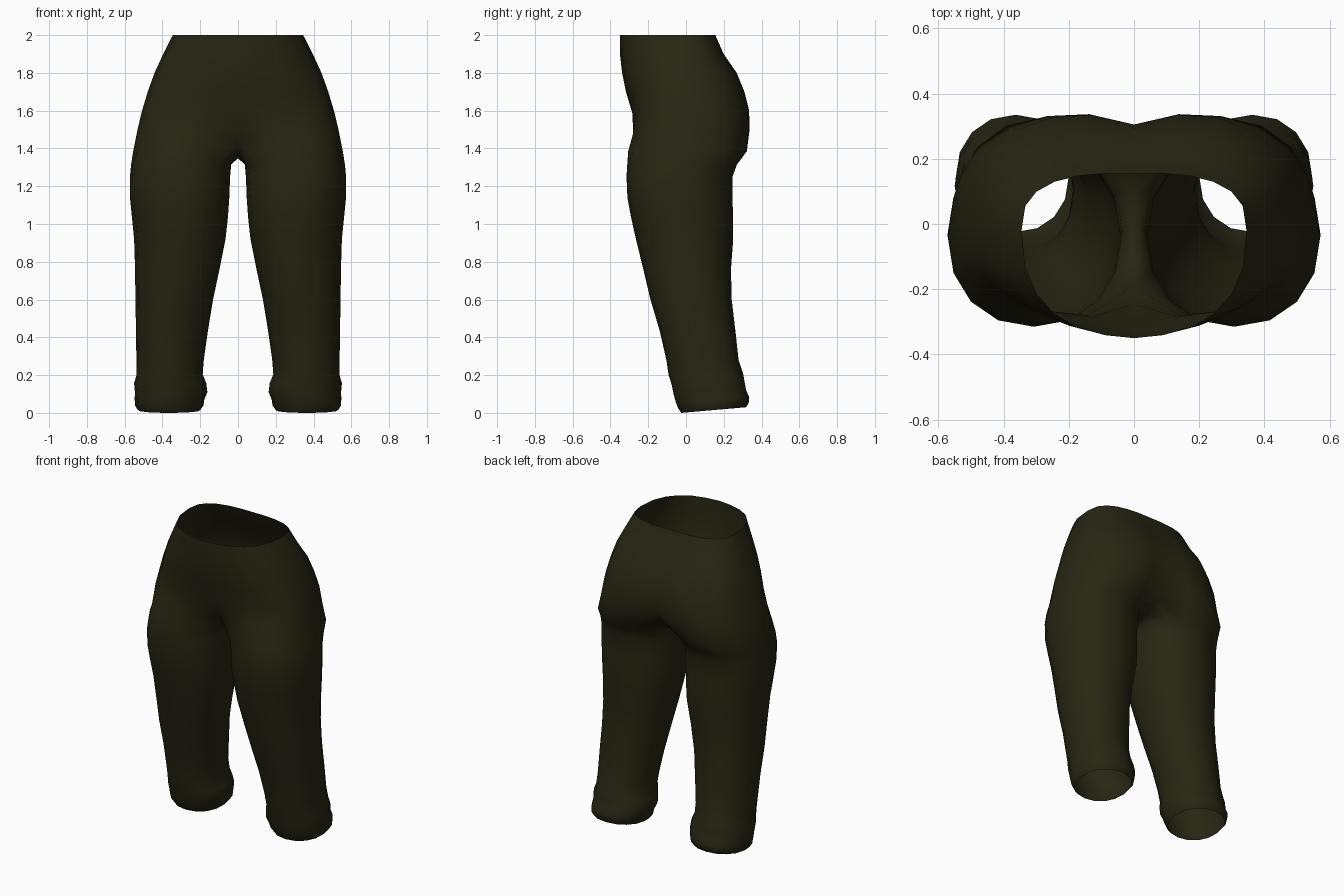
import bpy, bmesh, math

if "Cube" in bpy.data.objects:
    bpy.data.objects.remove(bpy.data.objects["Cube"])

N = 16  # points around each leg

cloth = bpy.data.materials.new("dark olive cloth")
cloth.diffuse_color = (0.021, 0.0195, 0.0065, 1)
cloth.use_nodes = True
cloth.node_tree.nodes["Principled BSDF"].inputs["Base Color"].default_value = cloth.diffuse_color

# Leg rings: z, inner x, outer x, front y, back y
LEG = [
    (0.000, .200, .530, -.025, .318), (0.025, .183, .545, -.042, .332),
    (0.060, .178, .547, -.055, .335), (0.100, .162, .546, -.066, .318),
    (0.150, .168, .550, -.076, .310), (0.200, .187, .536, -.092, .302),
    (0.280, .181, .538, -.104, .278), (0.430, .160, .540, -.138, .262),
    (0.600, .132, .543, -.188, .242), (0.760, .098, .545, -.226, .238),
    (0.920, .066, .550, -.265, .250), (1.040, .053, .562, -.292, .250),
    (1.140, .046, .572, -.310, .245), (1.250, .042, .572, -.315, .246),
    (1.315, .036, .566, -.311, .270),
]
# Pelvis rings: z, outer x, y of outer side, front lobe, front centre, back lobe, back centre
PELVIS = [
    (1.50, .532, -.04, -.296, -.245, .352, .300),
    (1.60, .508, -.03, -.290, -.288, .347, .305),
    (1.70, .478, -.02, -.312, -.318, .318, .292),
    (1.80, .442, -.01, -.330, -.338, .275, .258),
    (1.90, .396, -.01, -.340, -.350, .203, .195),
    (2.00, .345, -.02, -.345, -.350, .157, .155),
]
# Seam under the crotch, front to back: y, z
SEAM = {2: (-.185, 1.44), 1: (-.10, 1.372), 0: (0, 1.348), 15: (.10, 1.355), 14: (.215, 1.40)}


def leg_point(i, x0, x1, y0, y1, p=0.92):
    a = 2 * math.pi * i / N
    c, s = math.cos(a), math.sin(a)
    x = (x0 + x1) / 2 - (x1 - x0) / 2 * math.copysign(abs(c) ** p, c)
    y = (y0 + y1) / 2 - (y1 - y0) / 2 * math.copysign(abs(s) ** p, s)
    return x, y


def leg_ring(bm, z, x0, x1, y0, y1):
    ring = []
    for i in range(N):
        x, y = leg_point(i, x0, x1, y0, y1)
        tilt = .03 * max(0, 1 - z / .3) * (y - y0) / (y1 - y0)  # hem rises to the back
        ring.append(bm.verts.new((x, y, z + tilt)))
    return ring


def crotch_ring(bm):
    ring = []
    for i in range(N):
        if i in SEAM:
            ring.append(bm.verts.new((0, *SEAM[i])))
        else:
            x, y = leg_point(i, .005, .555, -.306, .322)
            ring.append(bm.verts.new((x, y, 1.41 if i == 3 else 1.385)))
    return ring


def pelvis_ring(bm, z, width, side, front, front_mid, back, back_mid):
    ring = []
    for k in range(13):
        t = math.pi * k / 12
        s = 0 if k in (0, 12) else math.sin(t)
        lobe, mid = (front, front_mid) if k < 6 else (back, back_mid)
        q = 2.4 if k < 6 else 2.8
        y = side + (lobe - side) * max(0, 1 - s ** q) ** (1 / q)
        y += (mid - lobe) * max(0, 1 - s / .5) ** 2
        ring.append(bm.verts.new((width * s, y, z)))
    return ring


def bridge(bm, a, b, closed):
    n = len(a)
    for i in range(n if closed else n - 1):
        j = (i + 1) % n
        bm.faces.new((a[i], a[j], b[j], b[i]))


# One leg and half of the pelvis
bm = bmesh.new()
rings = [leg_ring(bm, *r) for r in LEG] + [crotch_ring(bm)]
for a, b in zip(rings, rings[1:]):
    bridge(bm, a, b, True)
strips = [rings[-1][2:15]] + [pelvis_ring(bm, *r) for r in PELVIS]
for a, b in zip(strips, strips[1:]):
    bridge(bm, a, b, False)
bmesh.ops.recalc_face_normals(bm, faces=bm.faces)
if max(bm.faces, key=lambda f: f.calc_center_median().x).normal.x < 0:
    bmesh.ops.reverse_faces(bm, faces=bm.faces)
mesh = bpy.data.meshes.new("trousers")
bm.to_mesh(mesh)
bm.free()
mesh.materials.append(cloth)
mesh.polygons.foreach_set("use_smooth", [True] * len(mesh.polygons))
trousers = bpy.data.objects.new("trousers", mesh)
bpy.context.collection.objects.link(trousers)

# Other half
mirror = trousers.modifiers.new("other half", 'MIRROR')
mirror.use_clip = True
mirror.merge_threshold = 0.001
